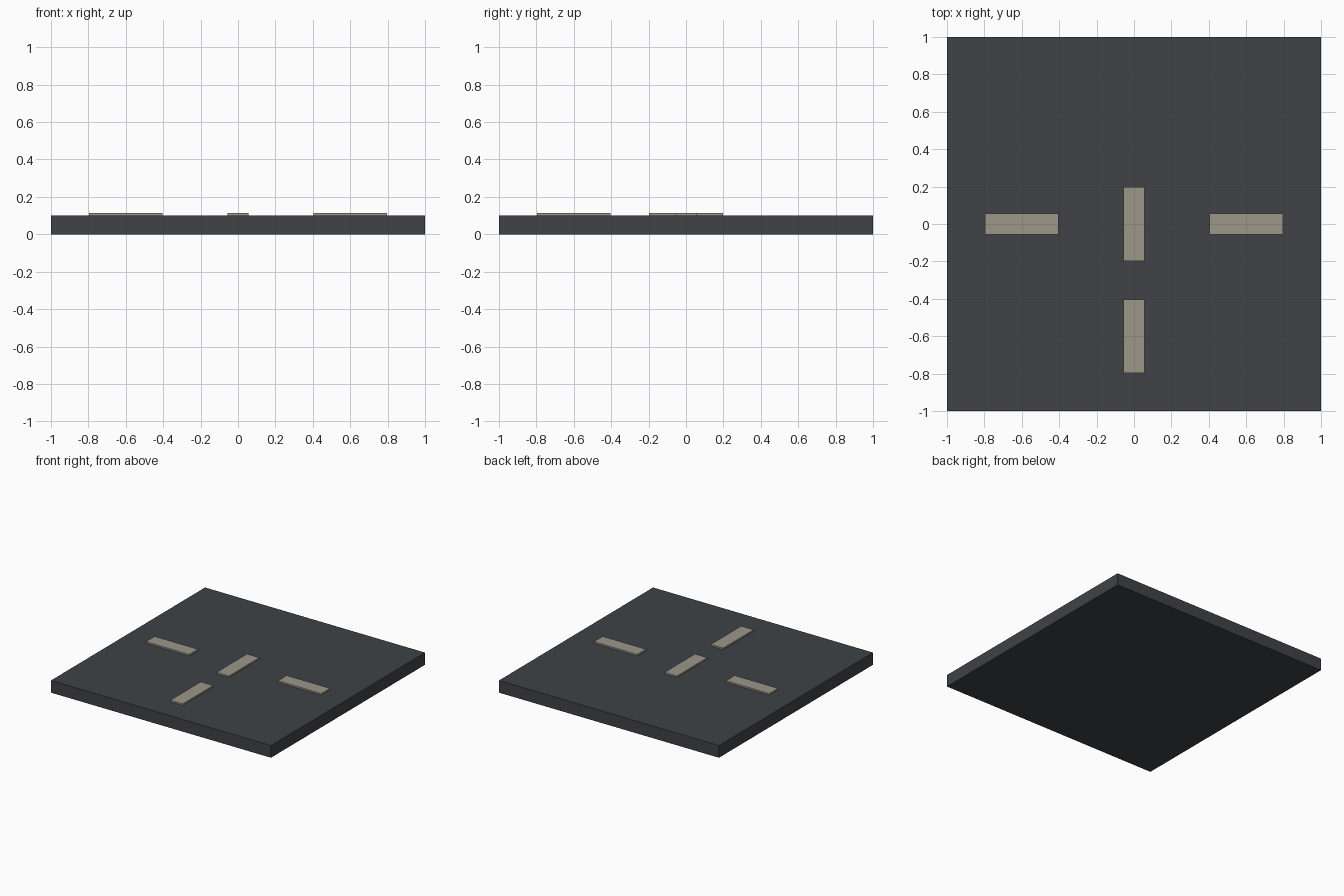
import bpy

if "Cube" in bpy.data.objects:
    bpy.data.objects.remove(bpy.data.objects["Cube"])


def material(name, color):
    m = bpy.data.materials.new(name)
    m.diffuse_color = (*color, 1)
    m.use_nodes = True
    m.node_tree.nodes["Principled BSDF"].inputs["Base Color"].default_value = m.diffuse_color
    return m


def box(name, x, y, z0, z1, sx, sy, mat):
    bpy.ops.mesh.primitive_cube_add(size=1, location=(x, y, (z0 + z1) / 2))
    o = bpy.context.object
    o.name = name
    o.scale = (sx, sy, z1 - z0)
    bpy.ops.object.transform_apply(location=False, rotation=False, scale=True)
    o.data.materials.append(mat)
    return o


asphalt = material("asphalt", (0.05, 0.055, 0.062))
paint = material("paint", (0.34, 0.31, 0.25))
TOP, LENGTH, WIDTH = 0.1, 0.395, 0.113

# Road slab
box("road_slab", 0, 0, 0, TOP, 2, 2, asphalt)

# Lane dashes of the T junction: two across, two along the stem
for side, x in (("left", -0.6), ("right", 0.6)):
    box(f"{side}_dash", x, 0, TOP, TOP + 0.013, LENGTH, WIDTH, paint)
for side, y in (("centre", 0), ("front", -0.6)):
    box(f"{side}_dash", 0, y, TOP, TOP + 0.013, WIDTH, LENGTH, paint)
